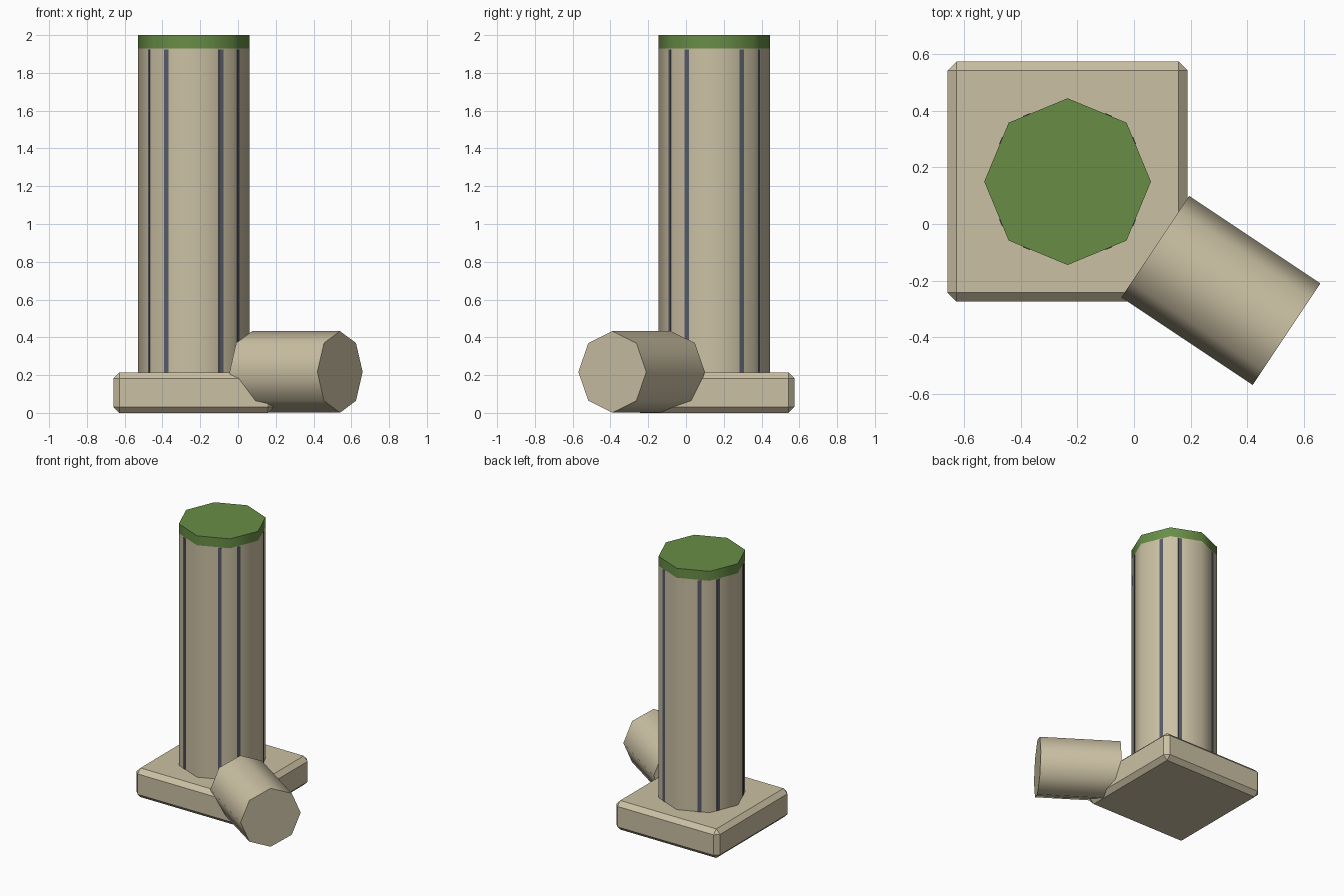
import bpy
import math
from mathutils import Vector

if "Cube" in bpy.data.objects:
    bpy.data.objects.remove(bpy.data.objects["Cube"])


def material(name, rgb):
    m = bpy.data.materials.new(name)
    m.diffuse_color = (*rgb, 1)
    m.use_nodes = True
    m.node_tree.nodes["Principled BSDF"].inputs["Base Color"].default_value = m.diffuse_color
    return m


BEIGE = material("warm beige", (0.60, 0.53, 0.37))
GREEN = material("leaf green", (0.14, 0.27, 0.062))
SLATE = material("slate grey", (0.095, 0.105, 0.14))


def finish(name, mat, smooth=False):
    ob = bpy.context.object
    ob.name = name
    ob.data.materials.append(mat)
    if smooth:
        bpy.ops.object.shade_smooth_by_angle(angle=math.radians(50))
    return ob


def octagon(name, mat, start, end, radius):
    """Eight-sided prism between two points."""
    a, b = Vector(start), Vector(end)
    axis = b - a
    rot = axis.to_track_quat('Z', 'Y').to_euler()
    bpy.ops.mesh.primitive_cylinder_add(vertices=8, radius=radius, depth=axis.length,
                                        location=(a + b) / 2, rotation=rot)
    return finish(name, mat, True)


# chamfered square base
bpy.ops.mesh.primitive_cube_add(size=1, location=(-0.235, 0.15, 0.1075))
base = bpy.context.object
base.scale = (0.85, 0.85, 0.215)
bpy.ops.object.transform_apply(location=False, rotation=False, scale=True)
bevel = base.modifiers.new("chamfer", 'BEVEL')
bevel.width = 0.032
bevel.segments = 1
finish("base", BEIGE)

# column and its green cap band
CX, CY, R = -0.235, 0.15, 0.295
octagon("column", BEIGE, (CX, CY, 0.2), (CX, CY, 1.93), R)
octagon("column_cap", GREEN, (CX, CY, 1.93), (CX, CY, 2.0), R)

# a thin stripe on each side face, paired around the diagonal corners
apothem = R * math.cos(math.pi / 8)
for k in range(8):
    ang = math.radians(22.5 + 45 * k)
    shift = 0.044 if k % 2 == 0 else -0.044
    out = Vector((math.cos(ang), math.sin(ang), 0))
    side = Vector((-math.sin(ang), math.cos(ang), 0))
    pos = Vector((CX, CY, 1.0675)) + out * apothem + side * shift
    bpy.ops.mesh.primitive_cube_add(size=1, location=pos, rotation=(0, 0, ang))
    bpy.context.object.scale = (0.005, 0.026, 1.715)
    finish(f"stripe_{k + 1}", SLATE)

# horizontal side drum
octagon("side_drum", BEIGE, (0.075, -0.08, 0.217), (0.54, -0.39, 0.217), 0.216)
